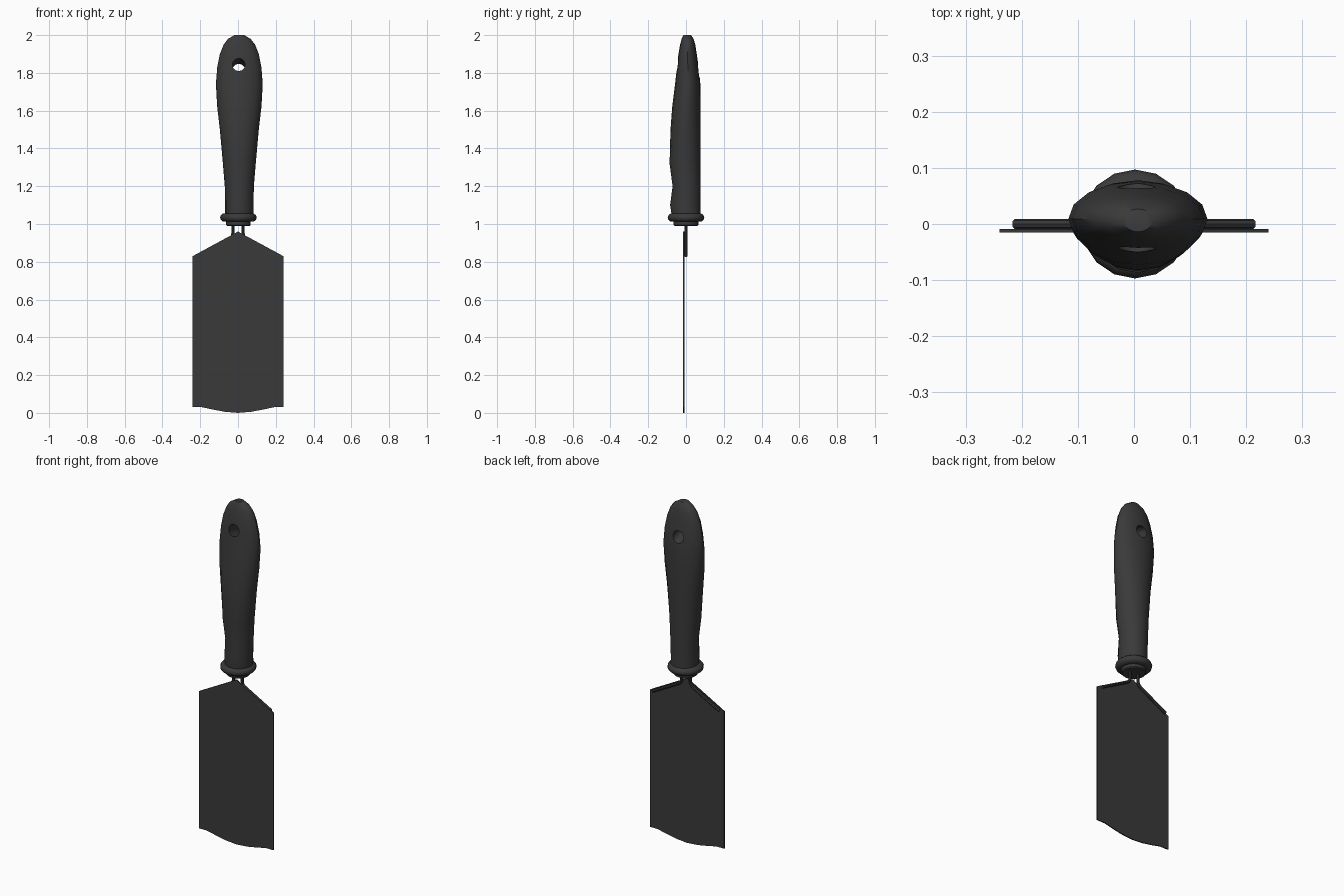
import bpy, bmesh, math
from mathutils import Matrix, Vector

cube = bpy.data.objects.get("Cube")
if cube:
    bpy.data.objects.remove(cube, do_unlink=True)

charcoal = bpy.data.materials.new("charcoal")
charcoal.use_nodes = True
colour = (0.042, 0.042, 0.042, 1)
charcoal.diffuse_color = colour
charcoal.node_tree.nodes["Principled BSDF"].inputs["Base Color"].default_value = colour


def activate(ob):
    bpy.ops.object.select_all(action='DESELECT')
    ob.select_set(True)
    bpy.context.view_layer.objects.active = ob


def finish(name, bm):
    bmesh.ops.recalc_face_normals(bm, faces=bm.faces)
    mesh = bpy.data.meshes.new(name)
    bm.to_mesh(mesh)
    bm.free()
    mesh.materials.append(charcoal)
    ob = bpy.data.objects.new(name, mesh)
    bpy.context.collection.objects.link(ob)
    return ob


def smooth(ob, degrees=40):
    activate(ob)
    bpy.ops.object.shade_smooth_by_angle(angle=math.radians(degrees))


def loft(name, sections, sides=16):
    """Skin elliptical sections (z, centre x, half width, front y, back y)."""
    bm = bmesh.new()
    rings = []
    for z, cx, w, front, back in sections:
        cy, d = (front + back) / 2, (back - front) / 2
        angles = [math.tau * i / sides for i in range(sides)]
        rings.append([bm.verts.new((cx + w * math.cos(a), cy + d * math.sin(a), z))
                      for a in angles])
    for low, high in zip(rings, rings[1:]):
        for i in range(sides):
            j = (i + 1) % sides
            bm.faces.new((low[i], low[j], high[j], high[i]))
    bm.faces.new(rings[0])
    bm.faces.new(rings[-1])
    return finish(name, bm)


# Handle: contoured grip with a finger dip at the front
handle = loft("handle", [
    (z, 0.007, w, front, back) for z, w, front, back in [
        (1.04, 0.075, -0.075, 0.078),
        (1.10, 0.075, -0.084, 0.078),
        (1.20, 0.077, -0.071, 0.078),
        (1.32, 0.087, -0.087, 0.078),
        (1.50, 0.103, -0.082, 0.078),
        (1.62, 0.117, -0.073, 0.078),
        (1.74, 0.124, -0.058, 0.076),
        (1.83, 0.117, -0.048, 0.067),
        (1.90, 0.103, -0.040, 0.057),
        (1.95, 0.083, -0.031, 0.049),
        (1.98, 0.060, -0.023, 0.040),
        (2.00, 0.026, -0.014, 0.027),
    ]])

# Hanging hole, drilled at a slight slope
bm = bmesh.new()
bmesh.ops.create_cone(bm, cap_ends=True, segments=12, radius1=0.034,
                      radius2=0.034, depth=0.5)
axis = Vector((0, -1, 0.28))
turn = axis.to_track_quat('Z', 'Y').to_matrix().to_4x4()
bm.transform(Matrix.Translation((0.004, 0.01, 1.828)) @ turn)
cutter = finish("hole_cutter", bm)
cutter.hide_render = True
drill = handle.modifiers.new("hole", 'BOOLEAN')
drill.operation = 'DIFFERENCE'
drill.solver = 'EXACT'
drill.object = cutter
activate(handle)
bpy.ops.object.modifier_apply(modifier=drill.name)
bpy.data.objects.remove(cutter, do_unlink=True)
smooth(handle)

# Collar: rounded ring over a smaller disc
collar = loft("collar", [
    (z, 0.002, r, -r, r) for z, r in [
        (0.99, 0.060), (0.995, 0.065), (1.012, 0.065), (1.013, 0.082),
        (1.022, 0.093), (1.034, 0.097), (1.046, 0.093), (1.055, 0.082)]])
smooth(collar)

# Blade: thin plate with a peaked top and a gently curved lower edge
half = [(0, 0.96), (0.24, 0.83), (0.24, 0.03), (0.19, 0.03),
        (0.13, 0.017), (0.07, 0.006), (0, 0)]
outline = half + [(-x, z) for x, z in half[-2:0:-1]]
bm = bmesh.new()
plate = bm.faces.new([bm.verts.new((x, -0.015, z)) for x, z in outline])
extruded = bmesh.ops.extrude_face_region(bm, geom=[plate], use_keep_orig=True)
bmesh.ops.translate(bm, vec=(0, 0.006, 0),
                    verts=[v for v in extruded["geom"] if isinstance(v, bmesh.types.BMVert)])
finish("blade", bm)

# Bent wires that run from the collar along the back of the blade's shoulders
for side, name in ((1, "left_wire"), (-1, "right_wire")):
    curve = bpy.data.curves.new(name, 'CURVE')
    curve.dimensions = '3D'
    curve.bevel_depth = 0.0085
    curve.bevel_resolution = 2
    curve.use_fill_caps = True
    path = [(0.027, 1.02), (0.027, 0.95), (0.030, 0.937), (0.042, 0.925), (0.213, 0.832)]
    spline = curve.splines.new('POLY')
    spline.points.add(len(path) - 1)
    for point, (x, z) in zip(spline.points, path):
        point.co = (side * x, 0, z, 1)
    curve.materials.append(charcoal)
    wire = bpy.data.objects.new(name, curve)
    bpy.context.collection.objects.link(wire)
    activate(wire)
    bpy.ops.object.convert(target='MESH')
    smooth(bpy.context.object)
